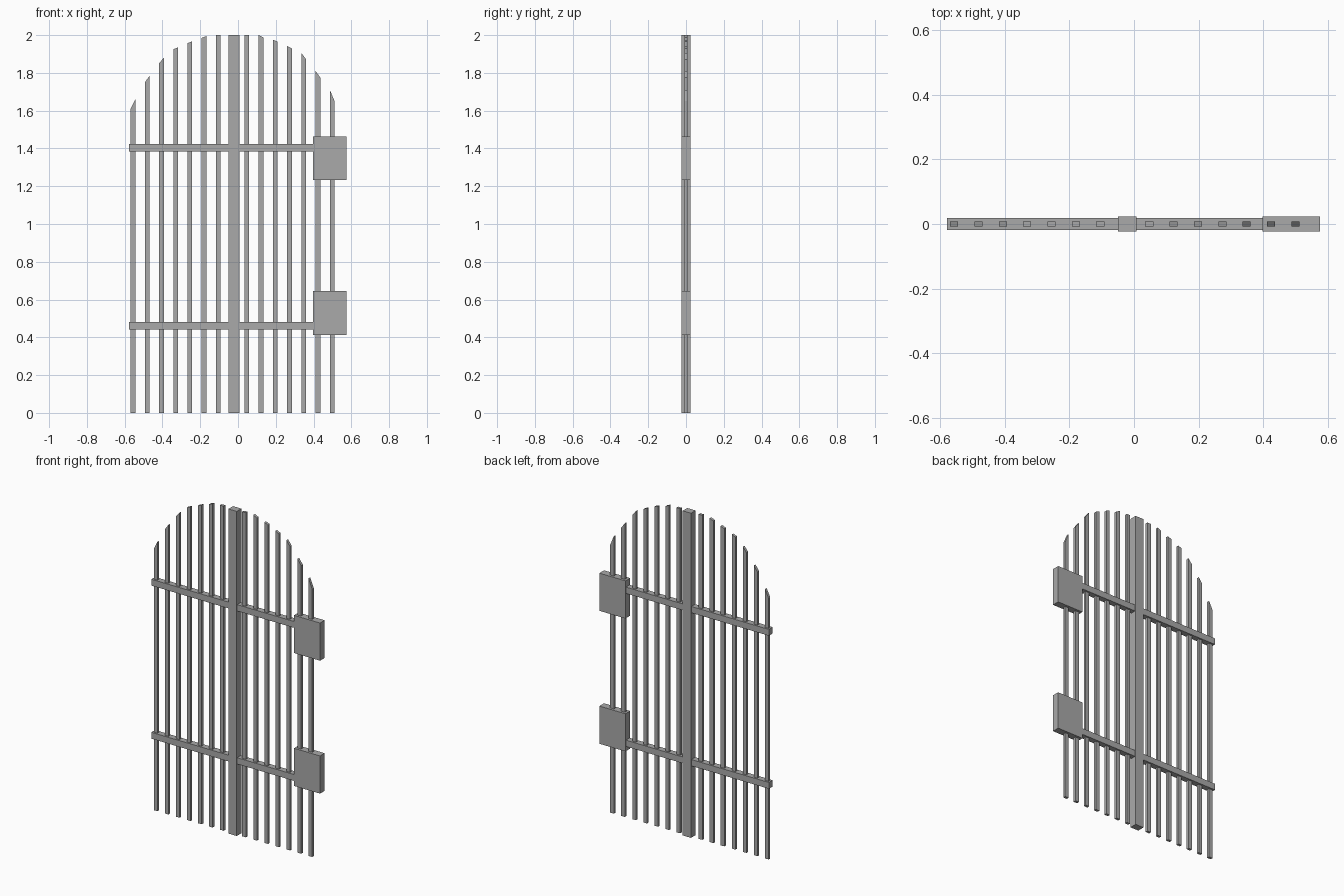
import bpy
import bmesh

cube = bpy.data.objects.get("Cube")
if cube:
    bpy.data.objects.remove(cube, do_unlink=True)

iron = bpy.data.materials.new("grey_iron")
iron.use_nodes = True
GREY = (0.4, 0.4, 0.4, 1)
iron.diffuse_color = GREY
iron.node_tree.nodes["Principled BSDF"].inputs["Base Color"].default_value = GREY


def block(name, x0, x1, z0, left_top, right_top, half_depth):
    """Extrude a front profile, whose top may slope, through the depth."""
    bm = bmesh.new()
    profile = [(x0, z0), (x1, z0), (x1, right_top), (x0, left_top)]
    face = bm.faces.new([bm.verts.new((x, -half_depth, z)) for x, z in profile])
    out = bmesh.ops.extrude_face_region(bm, geom=[face])
    moved = [g for g in out["geom"] if isinstance(g, bmesh.types.BMVert)]
    bmesh.ops.translate(bm, verts=moved, vec=(0, 2 * half_depth, 0))
    bmesh.ops.recalc_face_normals(bm, faces=bm.faces)
    mesh = bpy.data.meshes.new(name)
    bm.to_mesh(mesh)
    bm.free()
    mesh.materials.append(iron)
    obj = bpy.data.objects.new(name, mesh)
    bpy.context.collection.objects.link(obj)
    return obj


# Upright bars, their tops cut along the arch
SPACING, HALF_BAR = 0.0753, 0.0125
right_tops = [(1.61, 1.66), (1.75, 1.785), (1.85, 1.88), (1.925, 1.935),
              (1.957, 1.967), (1.985, 1.995), (2, 2)]
left_tops = [(2, 2), (2, 1.988), (1.975, 1.965), (1.942, 1.93),
             (1.905, 1.872), (1.81, 1.775), (1.71, 1.65)]
for side, start, tops in (("right", -0.556, right_tops), ("left", 0.047, left_tops)):
    for i, (a, b) in enumerate(tops):
        x = start + i * SPACING
        block(f"{side}_bar_{i + 1}", x - HALF_BAR, x + HALF_BAR, 0, a, b, 0.008)

# Central post
block("centre_post", -0.05, 0.007, 0, 2, 2, 0.0225)

# Cross rails and the square plates at their ends
for name, rail_z, plate_z in (("lower", 0.442, 0.413), ("upper", 1.385, 1.232)):
    block(f"{name}_rail", -0.578, 0.45, rail_z, rail_z + 0.039, rail_z + 0.039, 0.0185)
    block(f"{name}_plate", 0.397, 0.575, plate_z, plate_z + 0.232, plate_z + 0.232, 0.0225)
